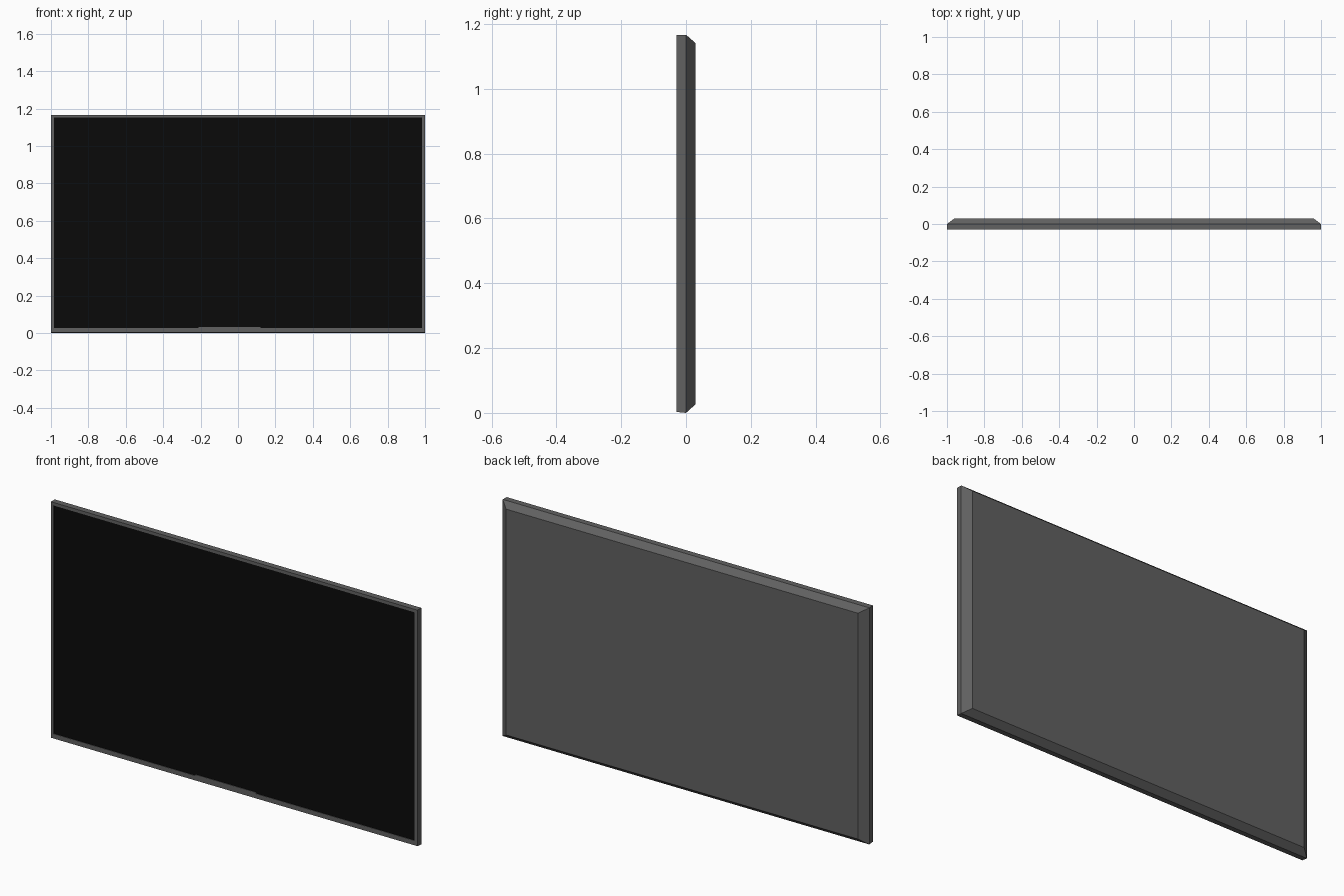
import bpy, bmesh

if "Cube" in bpy.data.objects:
    bpy.data.objects.remove(bpy.data.objects["Cube"])

TOP = 1.167


def new_object(name, bm):
    bmesh.ops.recalc_face_normals(bm, faces=bm.faces)
    mesh = bpy.data.meshes.new(name)
    bm.to_mesh(mesh)
    bm.free()
    obj = bpy.data.objects.new(name, mesh)
    bpy.context.collection.objects.link(obj)
    return obj


def lofted_rects(name, rects):
    """Skin through rectangles (half width, bottom, top, y), capped at both ends."""
    bm = bmesh.new()
    loops = [[bm.verts.new((x, y, z)) for x, z in ((-w, b), (w, b), (w, t), (-w, t))]
             for w, b, t, y in rects]
    for a, c in zip(loops, loops[1:]):
        for i in range(4):
            j = (i + 1) % 4
            bm.faces.new((a[i], a[j], c[j], c[i]))
    bm.faces.new(loops[0])
    bm.faces.new(loops[-1])
    return new_object(name, bm)


def paint(obj, name, colour):
    mat = bpy.data.materials.new(name)
    mat.diffuse_color = colour
    mat.use_nodes = True
    mat.node_tree.nodes["Principled BSDF"].inputs["Base Color"].default_value = mat.diffuse_color
    obj.data.materials.append(mat)


# Housing: tapered back, straight rim, bezel and shallow screen recess
housing = lofted_rects("housing", [
    (0.96, 0.027, TOP - 0.026, 0.03),
    (1.0, 0.0, TOP, 0.0),
    (1.0, 0.003, TOP, -0.03),
    (0.985, 0.026, TOP - 0.015, -0.03),
    (0.985, 0.026, TOP - 0.015, -0.026),
])
paint(housing, "dark_grey", (0.12, 0.12, 0.12, 1))

# Screen panel sitting in the recess
screen = lofted_rects("screen", [
    (0.985, 0.026, TOP - 0.015, -0.0265),
    (0.985, 0.026, TOP - 0.015, -0.0275),
])
paint(screen, "black_glass", (0.003, 0.003, 0.003, 1))

# Sensor lip on the lower bezel
bm = bmesh.new()
bmesh.ops.create_cube(bm, size=1)
bmesh.ops.scale(bm, vec=(0.33, 0.003, 0.012), verts=bm.verts)
bmesh.ops.translate(bm, vec=(-0.045, -0.0285, 0.026), verts=bm.verts)
lip = new_object("sensor_lip", bm)
lip.data.materials.append(housing.data.materials[0])
